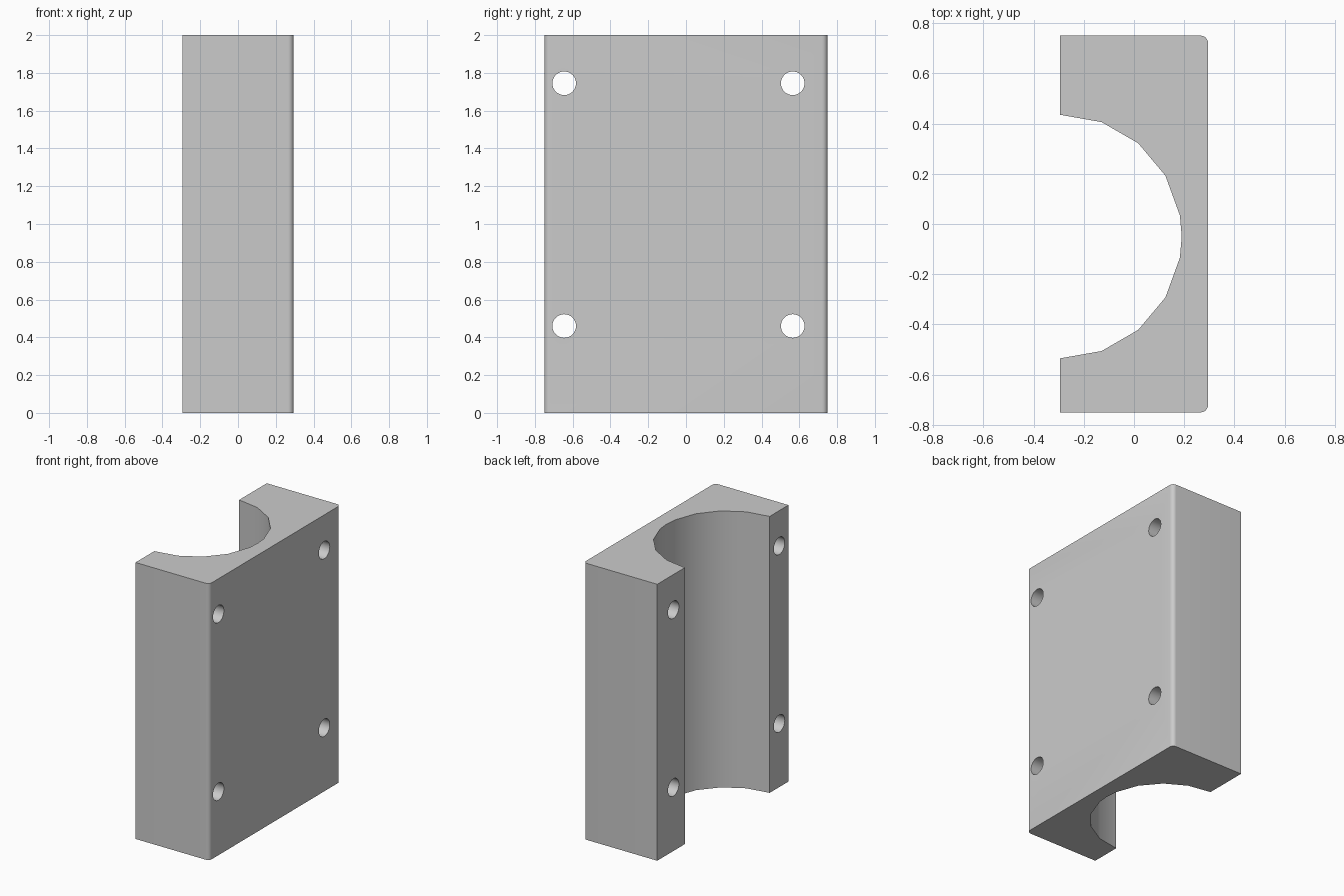
import bpy, bmesh
from math import sin, cos, radians, pi

cube = bpy.data.objects.get("Cube")
if cube:
    bpy.data.objects.remove(cube, do_unlink=True)

HALF_X, HALF_Y, HEIGHT = 0.295, 0.75, 2.0
FILLET = 0.03
CRADLE_Y, CRADLE_R = -0.05, 0.485
HOLE_R = 0.0625

grey = bpy.data.materials.new("light_grey")
grey.use_nodes = True
grey.diffuse_color = (0.6, 0.6, 0.6, 1)
grey.node_tree.nodes["Principled BSDF"].inputs["Base Color"].default_value = (0.6, 0.6, 0.6, 1)


def arc(cx, cy, r, angles):
    return [(cx + r * cos(radians(a)), cy + r * sin(radians(a))) for a in angles]


# Block outline: square open side, rounded closed corners, round cradle
cradle_angles = [90, 70, 50, 30, 10, 0, -10, -30, -50, -70, -90]
outline = [(-HALF_X, -HALF_Y)]
outline += arc(HALF_X - FILLET, FILLET - HALF_Y, FILLET, range(-90, 1, 15))
outline += arc(HALF_X - FILLET, HALF_Y - FILLET, FILLET, range(0, 91, 15))
outline += [(-HALF_X, HALF_Y)]
outline += arc(-HALF_X, CRADLE_Y, CRADLE_R, cradle_angles)

bm = bmesh.new()
base = bm.faces.new([bm.verts.new((x, y, 0)) for x, y in outline])
top = bmesh.ops.extrude_face_region(bm, geom=[base])["geom"]
bmesh.ops.translate(bm, vec=(0, 0, HEIGHT),
                    verts=[v for v in top if isinstance(v, bmesh.types.BMVert)])
bmesh.ops.recalc_face_normals(bm, faces=bm.faces)
mesh = bpy.data.meshes.new("cradle_block")
bm.to_mesh(mesh)
bm.free()
mesh.materials.append(grey)
block = bpy.data.objects.new("cradle_block", mesh)
bpy.context.collection.objects.link(block)

# Four bolt holes running through the block
for y in (-0.645, 0.565):
    for z in (0.46, 1.745):
        bpy.ops.mesh.primitive_cylinder_add(vertices=32, radius=HOLE_R, depth=1,
                                            location=(0, y, z), rotation=(0, pi / 2, 0))
        cutter = bpy.context.object
        cutter.name = "bolt_hole_cutter"
        cutter.hide_render = True
        cutter.data.materials.append(grey)
        cut = block.modifiers.new("bolt_hole", "BOOLEAN")
        cut.operation, cut.solver, cut.object = "DIFFERENCE", "EXACT", cutter
        bpy.context.view_layer.objects.active = block
        bpy.ops.object.modifier_apply(modifier=cut.name)
        bpy.data.objects.remove(cutter, do_unlink=True)

# Smooth curved walls, crisp edges
bpy.ops.object.select_all(action="DESELECT")
block.select_set(True)
bpy.context.view_layer.objects.active = block
bpy.ops.object.shade_smooth_by_angle(angle=radians(30))
